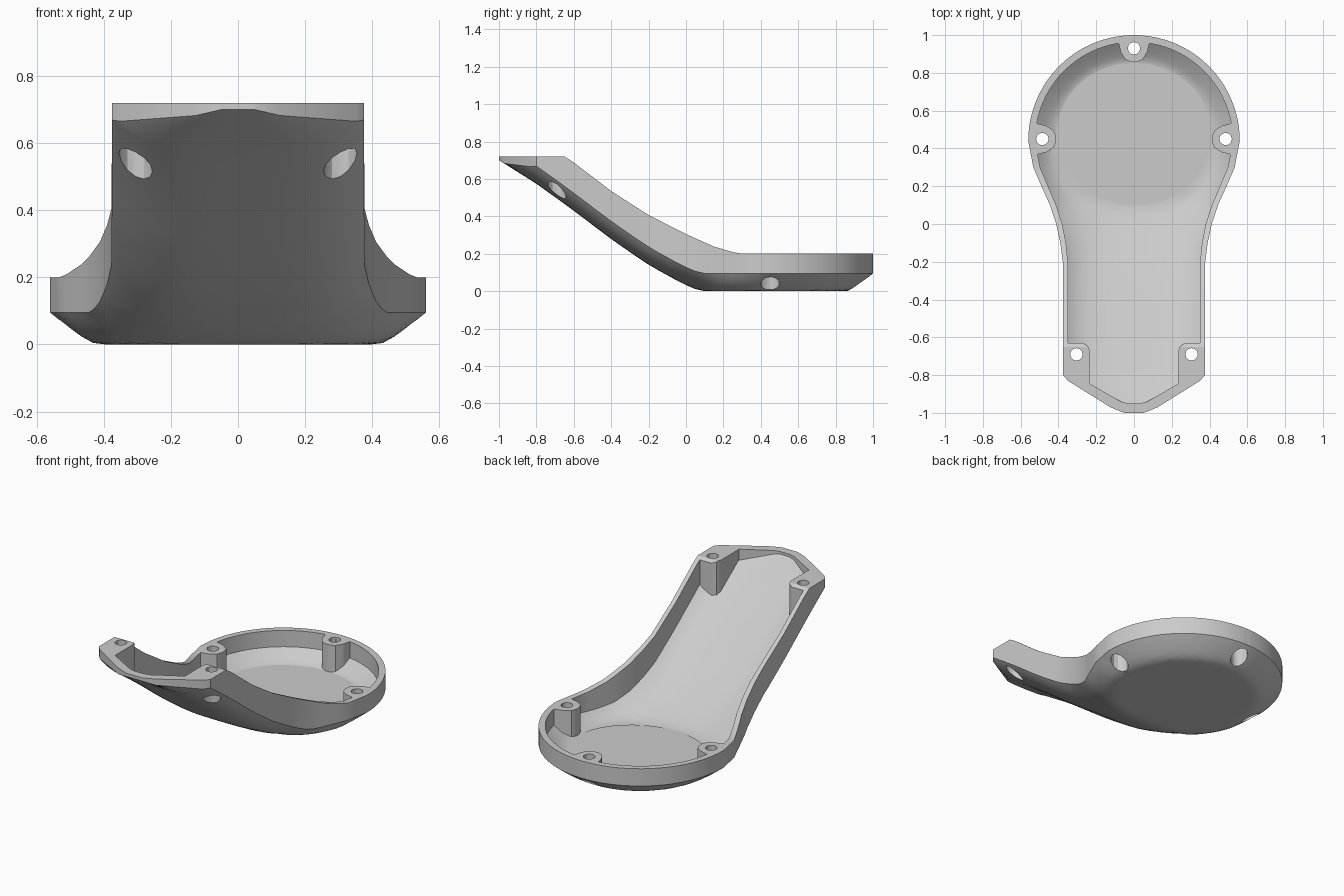
import bpy, bmesh, math

cube = bpy.data.objects.get("Cube")
if cube:
    bpy.data.objects.remove(cube)

grey = bpy.data.materials.new("plain_grey")
grey.use_nodes = True
GREY = (0.6, 0.6, 0.6, 1)
grey.diffuse_color = GREY
grey.node_tree.nodes["Principled BSDF"].inputs["Base Color"].default_value = GREY

# Side curves as (y, value): underside centre line, rim height
KEEL = [(-1, .70), (-.8, .575), (-.6, .43), (-.4, .278), (-.2, .14), (0, .03), (.08, 0), (1, 0)]
RIM = [(-1, .72), (-.64, .72), (-.6, .688), (-.4, .535), (-.2, .407), (0, .305),
       (.15, .238), (.28, .2), (1, .2)]
# Half widths of the neck as (y, x), outside and inside the wall
OUTER = [(-1, .05), (-.985, .09), (-.97, .125), (-.83, .35), (-.8, .375), (-.2, .377),
         (-.1, .39), (0, .412), (.1, .445), (.2, .49), (.3, .533), (.44, .56)]
INNER = [(-.95, .03), (-.94, .07), (-.845, .235), (-.79, .33), (-.76, .348), (-.2, .35),
         (-.1, .36), (0, .38), (.1, .412), (.2, .455), (.3, .497), (.44, .523)]
HEAD_Y, DISC_R, FLOOR = .44, .42, .035


def lerp(table, y):
    for (a, p), (b, q) in zip(table, table[1:]):
        if y <= b:
            return p + (q - p) * max(0, y - a) / (b - a)
    return table[-1][1]


def smooth(table, y, d=.05):
    return (lerp(table, y - d) + 2 * lerp(table, y) + lerp(table, y + d)) / 4


def half_width(table, y):
    r = table[-1][1]
    if y > HEAD_Y:
        return math.sqrt(max(r * r - (y - HEAD_Y) ** 2, .0004))
    return lerp(table, y)


def underside(x, y):
    """Height of the outer skin: flat disc under the head, curved keel along the neck."""
    x = abs(x)
    if y > HEAD_Y:
        t, power = (math.hypot(x, y - HEAD_Y) - DISC_R) / (.56 - DISC_R), 1.2
    else:
        q = (HEAD_Y - y) / .36
        edge = DISC_R * math.sqrt(max(0, 1 - q * q))
        w = max(half_width(OUTER, y), .375 if y < 0 else 0)
        t = (x - edge) / (w - edge)
        power = 1.2 + 2.8 * min(1, (HEAD_Y - y) / .64)
    rise = .095 * min(1, max(0, t)) ** power
    keel = smooth(KEEL, y) if -.95 < y < .03 else lerp(KEEL, y)
    return min(keel + rise, lerp(RIM, y) - .012)


def new_object(name, bm):
    bmesh.ops.recalc_face_normals(bm, faces=bm.faces)
    mesh = bpy.data.meshes.new(name)
    bm.to_mesh(mesh)
    bm.free()
    mesh.materials.append(grey)
    ob = bpy.data.objects.new(name, mesh)
    bpy.context.collection.objects.link(ob)
    return ob


def hull(name, table, lift, top, cols=28):
    """Closed body lofted along y between the underside and the rim."""
    r = table[-1][1]
    ys = [y for y, _ in table]
    ys += [-.7 + .05 * i for i in range(23)]
    ys += [HEAD_Y + r * math.sin(math.pi / 2 * i / 20) for i in range(1, 21)]
    ys = sorted({round(y, 4) for y in ys})
    bm = bmesh.new()
    low, high = [], []
    for y in ys:
        w = half_width(table, y)
        xs = [w * math.sin(math.pi / 2 * (2 * i / cols - 1)) for i in range(cols + 1)]
        low.append([bm.verts.new((x, y, underside(x, y) + lift)) for x in xs])
        high.append([bm.verts.new((x, y, lerp(RIM, y) + top)) for x in xs])
    for grid in (low, high):
        for a, b in zip(grid, grid[1:]):
            for i in range(cols):
                bm.faces.new((a[i], a[i + 1], b[i + 1], b[i]))
    for k in (0, -1):
        for i in range(cols):
            bm.faces.new((low[k][i], low[k][i + 1], high[k][i + 1], high[k][i]))
        for j in range(len(ys) - 1):
            bm.faces.new((low[j][k], low[j + 1][k], high[j + 1][k], high[j][k]))
    return new_object(name, bm)


def prism(name, outline, z0, z1):
    bm = bmesh.new()
    face = bm.faces.new([bm.verts.new((x, y, z0)) for x, y in outline])
    ext = bmesh.ops.extrude_face_region(bm, geom=[face])["geom"]
    for v in ext:
        if isinstance(v, bmesh.types.BMVert):
            v.co.z = z1
    return new_object(name, bm)


def disc(x, y, rx, ry, n):
    return [(x + rx * math.cos(math.tau * i / n), y + ry * math.sin(math.tau * i / n))
            for i in range(n)]


def subtract(body, cutter):
    cutter.hide_render = True
    mod = body.modifiers.new("cut", "BOOLEAN")
    mod.operation, mod.object, mod.solver = "DIFFERENCE", cutter, "EXACT"
    dg = bpy.context.evaluated_depsgraph_get()
    mesh = bpy.data.meshes.new_from_object(body.evaluated_get(dg))
    body.modifiers.clear()
    body.data = mesh
    bpy.data.objects.remove(cutter)


# Hollow with the screw posts left standing
shell = hull("shell", OUTER, 0, 0)
hollow = hull("hollow", INNER, FLOOR, .2)
POST = [(-.12, .09), (-.085, .04), (-.07, -.02), (-.045, -.06), (-.015, -.072),
        (.015, -.072), (.045, -.06), (.07, -.02), (.085, .04), (.12, .09)]
subtract(hollow, prism("back_post", [(x, y + .93) for x, y in POST], -.2, 1.5))
PAD = [(.45, -.63), (.27, -.63), (.245, -.645), (.235, -.67), (.235, -.92), (.45, -.92)]
for s in (1, -1):
    subtract(hollow, prism("side_post", [(s * (y + .485), x + .45) for x, y in POST], -.2, 1.5))
    subtract(hollow, prism("neck_post", [(s * x, y) for x, y in PAD], -.2, 1.5))
subtract(shell, hollow)

# Screw holes, each with a wider recess from below
for x, y, seat in ((0, .93, .13), (.485, .45, .13), (-.485, .45, .13),
                   (.305, -.69, .66), (-.305, -.69, .66)):
    subtract(shell, prism("screw_hole", disc(x, y, .033, .033, 12), -.2, 1.5))
    subtract(shell, prism("screw_recess", disc(x, y, .05, .05, 12), -.2, seat))

# Flat round floor of the head
floor_disc = prism("floor_disc", disc(0, .475, .41, .378, 40), .004, FLOOR + .004)

for ob in (shell, floor_disc):
    bpy.ops.object.select_all(action="DESELECT")
    ob.select_set(True)
    bpy.context.view_layer.objects.active = ob
    bpy.ops.object.shade_smooth_by_angle(angle=math.radians(30))
